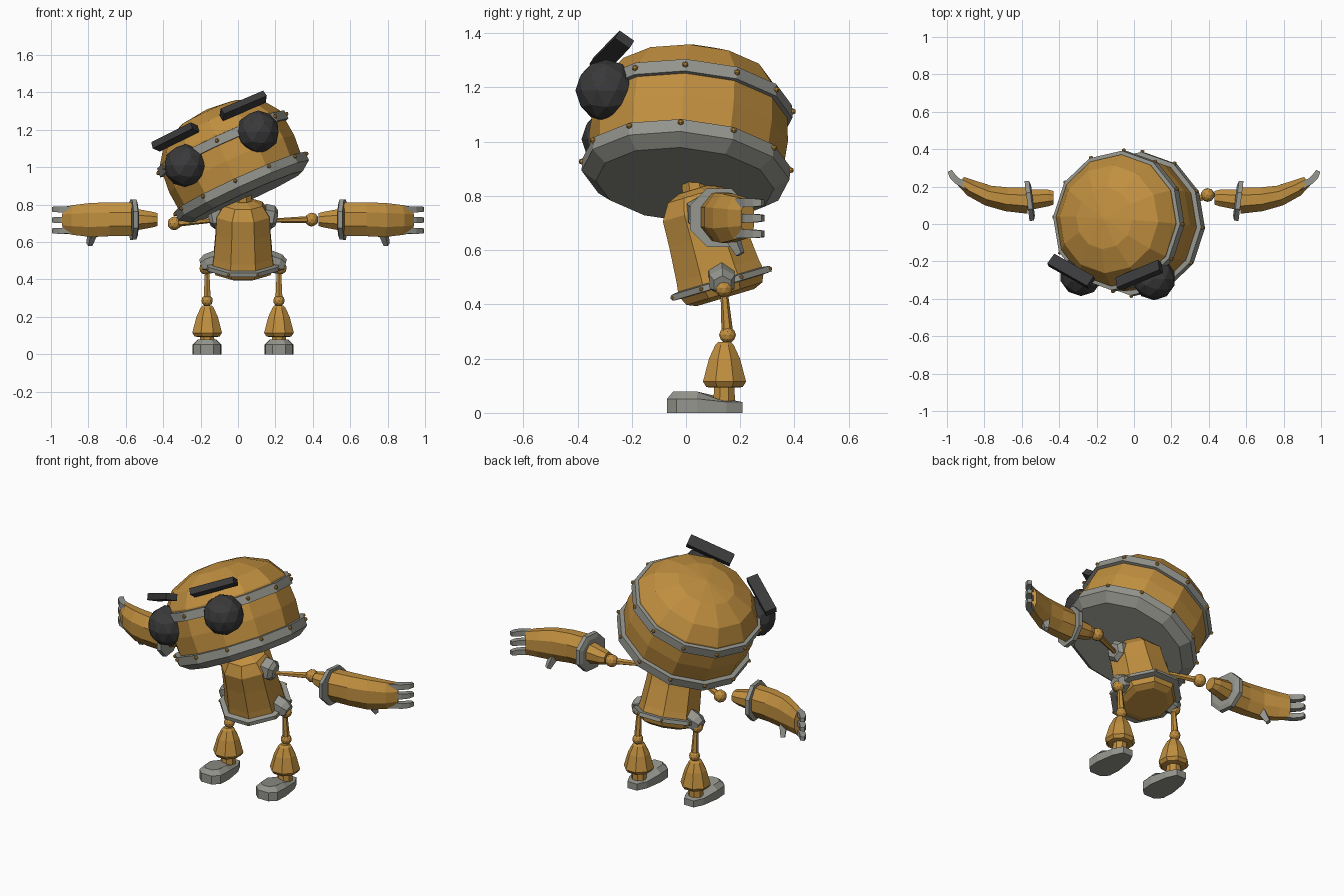
import bpy, bmesh
from math import sin, cos, pi, radians
from mathutils import Vector, Matrix

if "Cube" in bpy.data.objects:
    bpy.data.objects.remove(bpy.data.objects["Cube"])


def material(name, rgb):
    m = bpy.data.materials.new(name)
    m.diffuse_color = (*rgb, 1)
    m.use_nodes = True
    m.node_tree.nodes["Principled BSDF"].inputs["Base Color"].default_value = m.diffuse_color
    return m


ORANGE = material("orange_metal", (0.53, 0.275, 0.05))
GREY = material("grey_metal", (0.30, 0.30, 0.27))
DARK = material("dark_lens", (0.042, 0.042, 0.044))
CX = 0.027  # centre line of the body


def finish(name, bm, mat):
    bmesh.ops.recalc_face_normals(bm, faces=bm.faces)
    me = bpy.data.meshes.new(name)
    bm.to_mesh(me)
    bm.free()
    me.materials.append(mat)
    ob = bpy.data.objects.new(name, me)
    bpy.context.collection.objects.link(ob)
    return ob


def loft(name, rings, mat):
    """Skin between rings of points and cap both ends."""
    bm = bmesh.new()
    vs = [[bm.verts.new(p) for p in r] for r in rings]
    n = len(vs[0])
    for a, b in zip(vs, vs[1:]):
        for i in range(n):
            j = (i + 1) % n
            bm.faces.new((a[i], a[j], b[j], b[i]))
    bm.faces.new(vs[0])
    bm.faces.new(vs[-1])
    return finish(name, bm, mat)


def lathe(name, profile, n, mat, mtx=Matrix(), offset=0.0):
    """Spin (radius, height) pairs around the local z axis."""
    rings = [[mtx @ Vector((r * cos(2 * pi * (i + offset) / n),
                            r * sin(2 * pi * (i + offset) / n), h))
              for i in range(n)] for r, h in profile]
    return loft(name, rings, mat)


def rod(name, a, b, ra, rb, n, mat, mid=None):
    """Tapered rod between two points; mid is an optional (radius, fraction)."""
    a, b = Vector(a), Vector(b)
    d = b - a
    m = Matrix.Translation(a) @ d.to_track_quat('Z', 'Y').to_matrix().to_4x4()
    prof = [(ra, 0)] + ([(mid[0], mid[1] * d.length)] if mid else []) + [(rb, d.length)]
    return lathe(name, prof, n, mat, m, 0.5)


def ball(name, c, r, mat, sub=2):
    bm = bmesh.new()
    bmesh.ops.create_icosphere(bm, subdivisions=sub, radius=r,
                               matrix=Matrix.Translation(c))
    return finish(name, bm, mat)


def box(name, size, mtx, mat):
    bm = bmesh.new()
    bmesh.ops.create_cube(bm, size=1, matrix=mtx @ Matrix.Diagonal((*size, 1)))
    return finish(name, bm, mat)


def bolts(name, n, r, h, size, mtx, offset=0.0):
    bm = bmesh.new()
    for i in range(n):
        a = 2 * pi * (i + offset) / n
        bmesh.ops.create_icosphere(bm, subdivisions=1, radius=size,
                                   matrix=mtx @ Matrix.Translation((r * cos(a), r * sin(a), h)))
    return finish(name, bm, ORANGE)


def limb(name, stations, s, n, mat):
    """Horizontal curved limb: stations are (x, y, z, half depth, half height)."""
    rings = []
    k = 1 / cos(pi / n)
    for i, (x, y, z, ry, rz) in enumerate(stations):
        p, q = stations[max(i - 1, 0)], stations[min(i + 1, len(stations) - 1)]
        t = Vector((q[0] - p[0], q[1] - p[1], 0)).normalized()
        ring = []
        for j in range(n):
            a = 2 * pi * (j + 0.5) / n
            w, h = ry * k * cos(a), rz * k * sin(a)
            ring.append(Vector((s * (x - t.y * w), y + t.x * w, z + h)))
        rings.append(ring)
    return loft(name, rings, mat)


# --- Head: tilted twelve-sided barrel with a dome
head = (Matrix.Translation((0.02, 0, 0.90)) @ Matrix.Rotation(radians(-24.5), 4, 'Y')
        @ Matrix.Rotation(radians(-4), 4, 'X') @ Matrix.Rotation(radians(-3), 4, 'Z'))
lathe("head_shell", [(0.345, -0.03), (0.36, 0.03), (0.368, 0.13), (0.357, 0.25), (0.352, 0.285),
                     (0.29, 0.372), (0.165, 0.43), (0.01, 0.45)], 12, ORANGE, head)
lathe("head_lower_band", [(0.33, -0.065), (0.385, -0.025), (0.385, 0.025), (0.35, 0.027)],
      12, GREY, head)
lathe("head_upper_band", [(0.34, 0.222), (0.378, 0.224), (0.374, 0.274), (0.34, 0.277)],
      12, GREY, head)
bolts("lower_band_bolts", 12, 0.387, 0.012, 0.012, head)
bolts("upper_band_bolts", 12, 0.378, 0.25, 0.012, head)

for s, side in ((1, "right"), (-1, "left")):
    # --- Eye and brow
    ball(side + "_eye", head @ Vector((s * 0.215, -0.297, 0.205)), 0.115, DARK)
    box(side + "_brow", (0.265, 0.066, 0.038),
        head @ Matrix.Translation((s * 0.2, -0.29, 0.367))
        @ Matrix.Rotation(radians(s * 24), 4, 'Z') @ Matrix.Rotation(radians(-25), 4, 'X'), DARK)

# --- Torso: leaning eight-sided body with a flanged belt
torso = Matrix.Translation((CX, 0.13, 0.478)) @ Matrix.Rotation(radians(16.6), 4, 'X')
lathe("torso", [(0.12, -0.055), (0.158, -0.04), (0.178, 0.0), (0.17, 0.05), (0.158, 0.18),
                (0.153, 0.28), (0.112, 0.34), (0.06, 0.36)], 8, ORANGE, torso, 0.5)
lathe("belt", [(0.17, -0.013), (0.207, -0.011), (0.205, 0.011), (0.165, 0.016)],
      8, GREY, torso, 0.5)
bolts("belt_bolts", 8, 0.203, 0, 0.009, torso, 0.5)
rod("neck", (CX, 0.04, 0.79), (CX, 0.015, 0.92), 0.055, 0.03, 8, ORANGE, (0.048, 0.5))

for s, side in ((1, "right"), (-1, "left")):
    bx = lambda x: CX + s * x
    # --- Shoulder
    elbow = (bx(0.367), 0.155, 0.71 + 0.01 * s)
    rod(side + "_shoulder_socket", (bx(0.11), 0.06, 0.74), (bx(0.18), 0.068, 0.727),
        0.066, 0.042, 6, GREY, (0.064, 0.7))
    rod(side + "_upper_arm", (bx(0.16), 0.07, 0.715), elbow, 0.011, 0.02, 6, ORANGE)
    ball(side + "_elbow_ball", elbow, 0.037, ORANGE)

    # --- Forearm, cuff and hand
    limb(side + "_wrist_cone", [(0.43, 0.14, 0.72, 0.036, 0.034), (0.46, 0.14, 0.72, 0.045, 0.042),
                                (0.56, 0.13, 0.72, 0.055, 0.06)], s, 8, ORANGE)
    rod(side + "_cuff", (s * 0.54, 0.126, 0.72), (s * 0.572, 0.122, 0.72), 0.09, 0.117, 8, GREY,
        (0.115, 0.25))
    limb(side + "_forearm", [(0.565, 0.125, 0.722, 0.07, 0.088), (0.68, 0.132, 0.722, 0.064, 0.09),
                             (0.78, 0.152, 0.718, 0.055, 0.091), (0.87, 0.192, 0.718, 0.045, 0.08),
                             (0.925, 0.228, 0.718, 0.028, 0.07)], s, 8, ORANGE)
    for i, z in enumerate((0.66, 0.718, 0.775)):
        limb(f"{side}_finger_{i + 1}", [(0.88, 0.195, z, 0.018, 0.015), (0.945, 0.23, z, 0.018, 0.016),
                                        (0.972, 0.258, z, 0.017, 0.015), (0.985, 0.284, z, 0.012, 0.012)],
             s, 4, GREY)
    rod(side + "_thumb", (s * 0.775, 0.165, 0.66), (s * 0.795, 0.2, 0.585), 0.032, 0.017, 4, GREY)

    # --- Hip and leg
    lx = bx(0.192)
    knee = (lx, 0.153, 0.287)
    rod(side + "_hip_socket", (bx(0.12), 0.13, 0.508), (bx(0.222), 0.134, 0.472),
        0.056, 0.036, 6, GREY, (0.054, 0.7))
    ball(side + "_hip_ball", (lx + s * 0.008, 0.139, 0.46), 0.034, ORANGE)
    rod(side + "_thigh", (lx, 0.14, 0.455), knee, 0.013, 0.022, 6, ORANGE)
    ball(side + "_knee_ball", knee, 0.031, ORANGE)
    lathe(side + "_shin", [(0.06, 0.093), (0.073, 0.096), (0.086, 0.115), (0.062, 0.2),
                           (0.037, 0.25), (0.025, 0.262)],
          8, ORANGE, Matrix.Translation((lx, 0.142, 0)), 0.5)
    rod(side + "_ankle", (lx, 0.14, 0.03), (lx, 0.142, 0.105), 0.044, 0.04, 8, ORANGE)

    # --- Foot: rounded sole with a raised toe cap
    sole = [(0.035, -0.07), (0.072, -0.035), (0.077, 0.04), (0.06, 0.15), (0.032, 0.208)]
    outline = sole + [(-x, y) for x, y in reversed(sole)]
    levels = [(1.0, lambda y: 0.0), (1.0, lambda y: 0.052 if y < 0.1 else 0.04),
              (0.66, lambda y: 0.078 if y < 0.1 else 0.045)]
    loft(side + "_foot", [[Vector((lx + x * k, 0.06 + (y - 0.06) * (k + 1) / 2, h(y)))
                           for x, y in outline] for k, h in levels], GREY)
